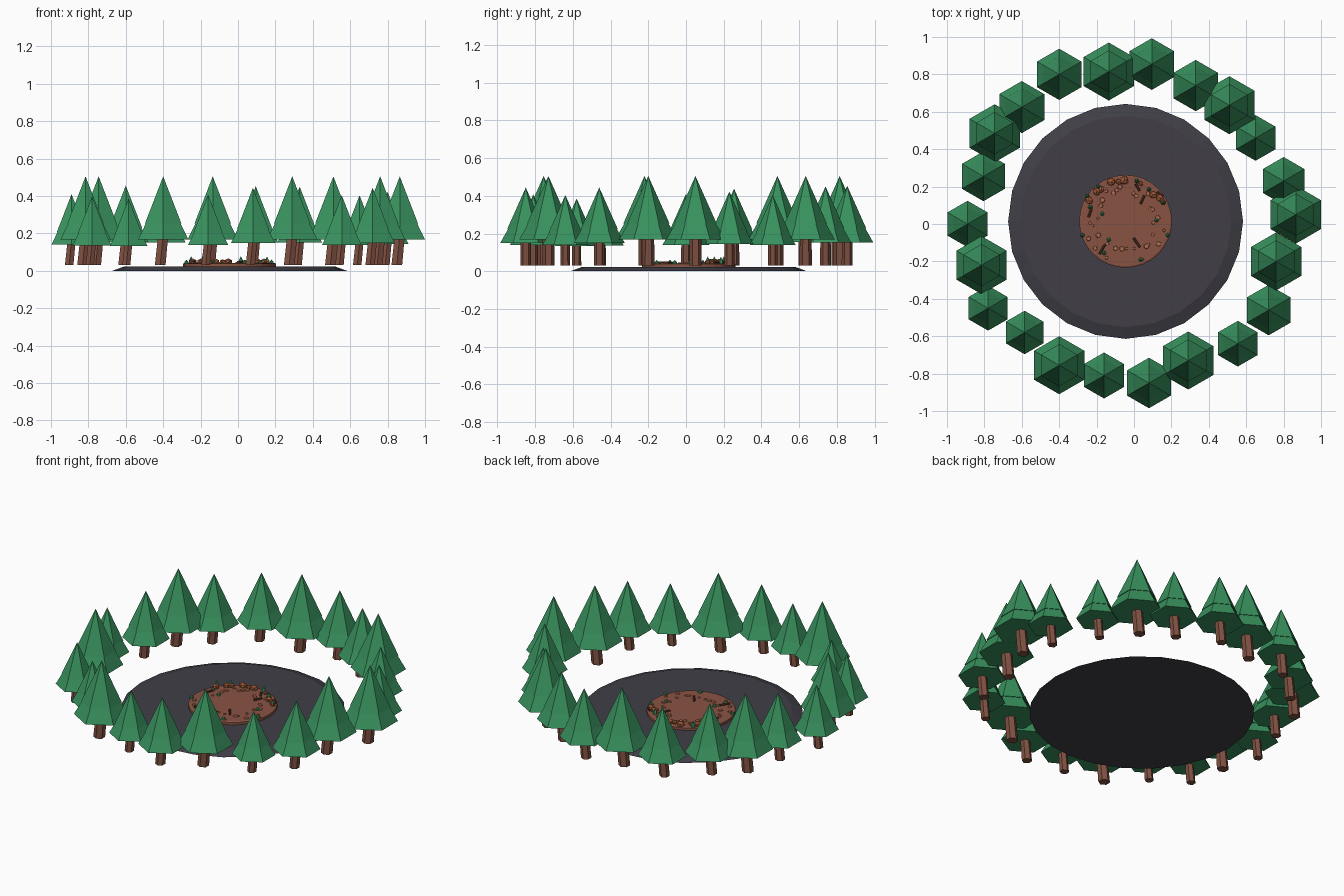
import bpy, bmesh, math, random
from mathutils import Matrix, Vector

if "Cube" in bpy.data.objects:
    bpy.data.objects.remove(bpy.data.objects["Cube"])

random.seed(4)


def material(name, rgb):
    m = bpy.data.materials.new(name)
    m.diffuse_color = (*rgb, 1)
    m.use_nodes = True
    m.node_tree.nodes["Principled BSDF"].inputs["Base Color"].default_value = m.diffuse_color
    return m


GREEN = material("pine green", (0.040, 0.285, 0.112))
BARK = material("bark brown", (0.215, 0.082, 0.054))
GREY = material("dark slate", (0.052, 0.049, 0.062))
DIRT = material("dirt brown", (0.25, 0.088, 0.056))
CLAY = material("light clay", (0.43, 0.145, 0.075))
ROCK = material("rust rock", (0.36, 0.10, 0.04))
WOOD = material("dark wood", (0.09, 0.03, 0.018))


def rings(bm, profile, sides, start=0.0, offset=(0, 0, 0)):
    """Closed solid through (radius, z, x shift) rings; radius 0 is a tip."""
    off, prev = Vector(offset), None
    for i, (r, z, dx) in enumerate(profile):
        c = off + Vector((dx, 0, z))
        if r == 0:
            cur = [bm.verts.new(c)]
        else:
            cur = [bm.verts.new(c + Vector((r * math.cos(start + k * math.tau / sides),
                                            r * math.sin(start + k * math.tau / sides), 0)))
                   for k in range(sides)]
        if prev is None:
            bm.faces.new(cur[::-1])
        else:
            for k in range(sides):
                n = (k + 1) % sides
                if len(cur) == 1:
                    bm.faces.new((prev[k], prev[n], cur[0]))
                else:
                    bm.faces.new((prev[k], prev[n], cur[n], cur[k]))
        prev = cur
    if len(prev) > 1:
        bm.faces.new(prev)


def finish(bm, name, mat):
    me = bpy.data.meshes.new(name)
    bm.to_mesh(me)
    bm.free()
    me.materials.append(mat)
    ob = bpy.data.objects.new(name, me)
    bpy.context.collection.objects.link(ob)
    return ob


# Trees: x, y, skirt radius
TREES = [(-.40, .80, .137), (-.135, .815, .155), (.095, .855, .138), (.33, .74, .137),
         (.51, .635, .155), (.65, .46, .122), (.80, .23, .128), (.865, .05, .155),
         (.76, -.20, .155), (.72, -.46, .135), (.555, -.64, .122), (.29, -.73, .155),
         (.08, -.85, .135), (-.16, -.81, .123), (-.40, -.755, .155), (-.585, -.58, .116),
         (-.78, -.45, .120), (-.815, -.22, .155), (-.89, 0, .124), (-.805, .255, .133),
         (-.745, .485, .155), (-.60, .625, .139)]
for x, y, r in TREES:
    s, base = r / .155, (x, y, .03)
    bm = bmesh.new()   # lower skirt
    rings(bm, [(.155 * s, .138 * s, 0), (.095 * s, .245 * s, 0)], 6, math.pi / 2, base)
    finish(bm, "tree_skirt", GREEN)
    bm = bmesh.new()   # upper cone
    rings(bm, [(.113 * s, .222 * s, 0), (0, .475 * s, 0)], 6, math.pi / 2, base)
    finish(bm, "tree_top", GREEN)
    bm = bmesh.new()   # slightly leaning trunk
    rings(bm, [(.033 * s, 0, -.016 * s), (.031 * s, .16 * s, 0)], 6, math.pi / 2, base)
    finish(bm, "tree_trunk", BARK)

# Ground plate and dirt patch
CX, CY = -.045, .014
bm = bmesh.new()
rings(bm, [(.628, 0, 0), (.565, .023, 0)], 24, 0, (CX, CY, 0))
finish(bm, "ground_plate", GREY)
bm = bmesh.new()
rings(bm, [(.248, .015, 0), (.248, .038, 0), (.240, .042, 0)], 32, 0, (CX, CY, 0))
finish(bm, "dirt_patch", DIRT)
TOP = .042


def polar(angle, radius):
    a = math.radians(angle)
    return CX + radius * math.cos(a), CY + radius * math.sin(a)


# Clay spots lying on the dirt
bm = bmesh.new()
for i in range(34):
    x, y = polar(i * 360 / 34 + random.uniform(-5, 5), random.uniform(.14, .222))
    r = random.uniform(.008, .016)
    rings(bm, [(r, TOP - .002, 0), (r * .8, TOP + .005, 0)], 6, random.random(), (x, y, 0))
finish(bm, "clay_spots", CLAY)

# Rocks along the back rim
bm = bmesh.new()
for a, d, r in [(150, .225, .024), (134, .222, .024), (127, .215, .02), (110, .225, .026),
                (92, .22, .026), (44, .205, .024), (34, .222, .024), (100, .215, .018),
                (27, .225, .018), (68, .218, .015)]:
    x, y = polar(a, d)
    m = Matrix.Translation((x, y, TOP + .007)) @ Matrix.Rotation(a, 4, 'Z') @ Matrix.Diagonal((1, .85, .7, 1))
    bmesh.ops.create_icosphere(bm, subdivisions=1, radius=r, matrix=m)
finish(bm, "rim_rocks", ROCK)

# Little shrubs
bm = bmesh.new()
for px, py in [(-.19, .20), (.015, .23), (.08, .185), (.155, .115), (-.17, .055), (.12, .02),
               (.18, -.06), (-.275, -.06), (-.135, -.085), (-.16, -.155), (.035, -.19),
               (-.235, .09), (-.25, .15)]:
    h = .036 if py > .1 else .018
    rings(bm, [(.012, TOP - .002, 0), (.011, TOP + h * .4, 0), (0, TOP + h, 0)], 6, px * 9, (px, py, 0))
finish(bm, "shrubs", GREEN)

# Fallen sticks
bm = bmesh.new()
for px, py, a, l in [(.045, .13, 65, .05), (.02, .195, -60, .045), (.015, -.10, -55, .06),
                     (-.17, -.135, 60, .06), (-.235, .06, 70, .05), (.14, .16, -40, .04)]:
    m = (Matrix.Translation((px, py, TOP + .004)) @ Matrix.Rotation(math.radians(a), 4, 'Z')
         @ Matrix.Rotation(math.pi / 2, 4, 'Y'))
    bmesh.ops.create_cone(bm, cap_ends=True, segments=6, radius1=.007, radius2=.006, depth=l, matrix=m)
finish(bm, "sticks", WOOD)
